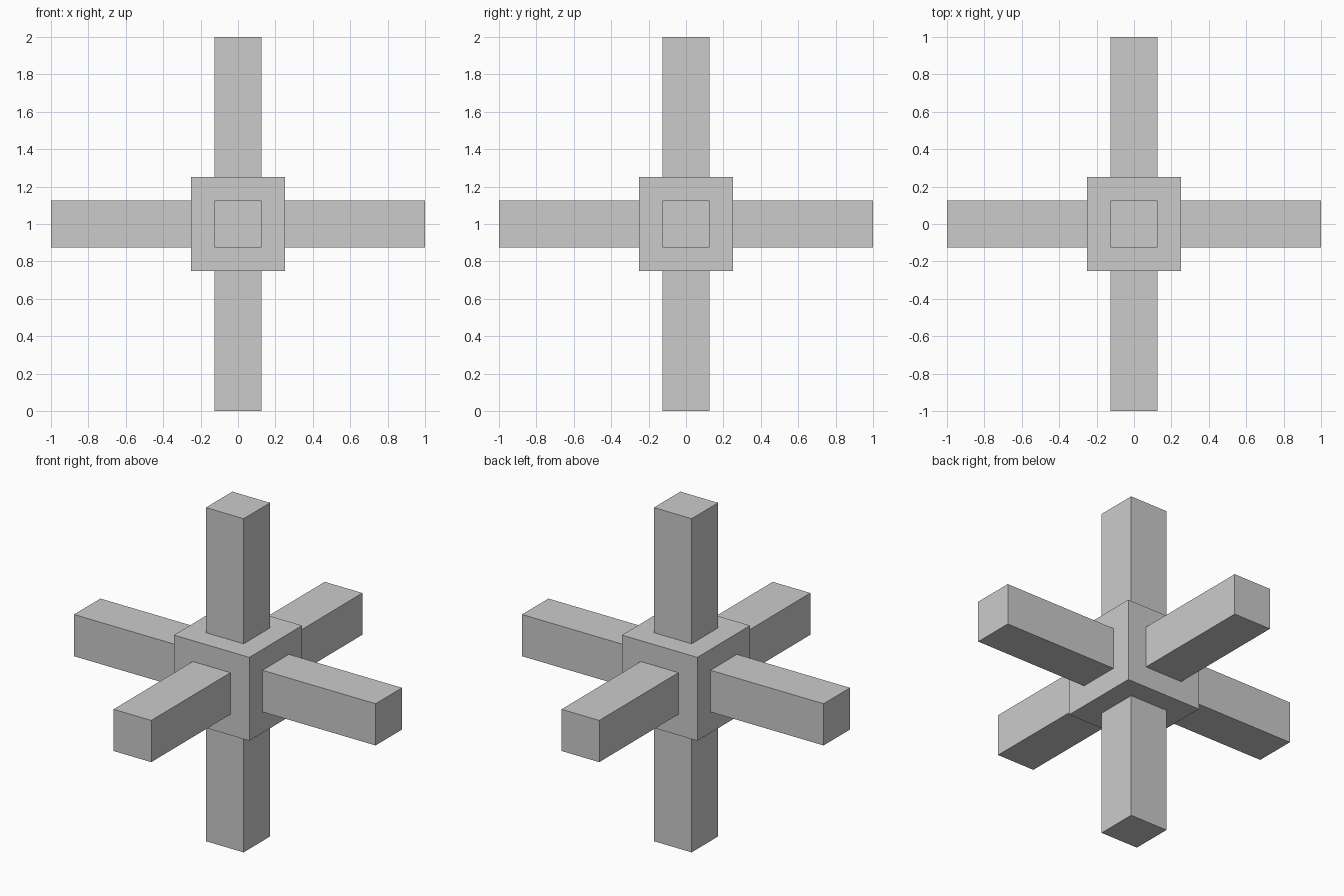
import bpy, bmesh
from mathutils import Matrix

if "Cube" in bpy.data.objects:
    bpy.data.objects.remove(bpy.data.objects["Cube"])

CORE = 0.5     # edge of the central cube
ARM = 0.25     # edge of the square arm section
REACH = 1.0    # distance from centre to arm tip

bm = bmesh.new()

# Central cube
bmesh.ops.create_cube(bm, size=CORE, matrix=Matrix.Translation((0, 0, REACH)))

# Inset a square root for an arm on every side
sides = bm.faces[:]
bmesh.ops.inset_individual(bm, faces=sides, thickness=(CORE - ARM) / 2,
                           use_even_offset=True)

# Pull each square straight out into an arm
tips = bmesh.ops.extrude_discrete_faces(bm, faces=sides)["faces"]
for tip in tips:
    tip.normal_update()
    bmesh.ops.translate(bm, verts=tip.verts[:],
                        vec=tip.normal * (REACH - CORE / 2))

bmesh.ops.recalc_face_normals(bm, faces=bm.faces[:])
mesh = bpy.data.meshes.new("six_arm_cross")
bm.to_mesh(mesh)
bm.free()
bpy.context.collection.objects.link(bpy.data.objects.new("six_arm_cross", mesh))
